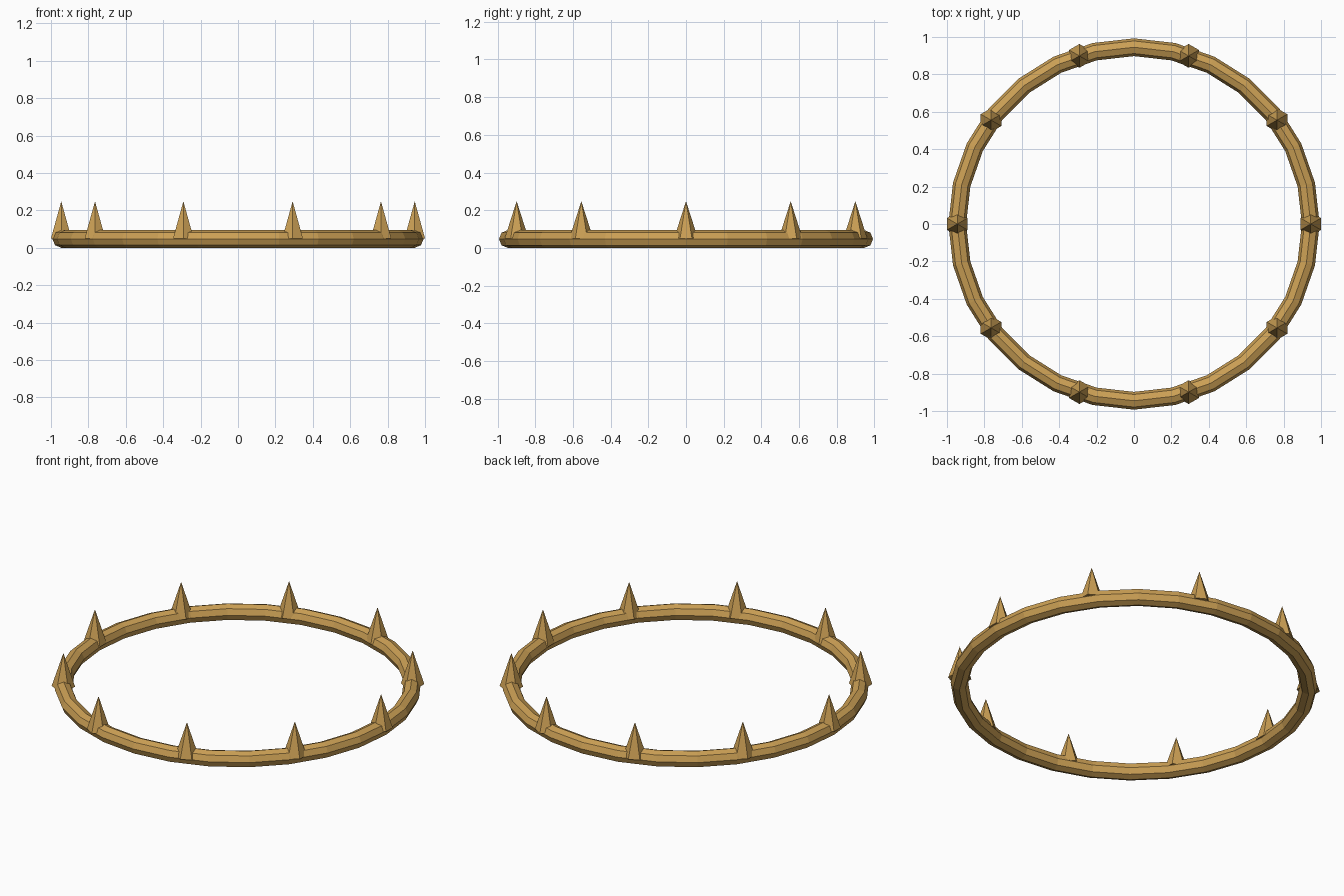
import bpy, math

if "Cube" in bpy.data.objects:
    bpy.data.objects.remove(bpy.data.objects["Cube"], do_unlink=True)

RING_R, TUBE_R = 0.945, 0.0475   # ring centreline and tube radius
SPIKES, SPIKE_R = 10, 0.0635
BASE_Z, TIP_Z = 0.05, 0.248

gold = bpy.data.materials.new("antique gold")
gold.use_nodes = True
colour = (0.60, 0.35, 0.09, 1.0)
gold.diffuse_color = colour
gold.node_tree.nodes["Principled BSDF"].inputs["Base Color"].default_value = colour


def finish(name):
    obj = bpy.context.object
    obj.name = name
    obj.data.name = name
    obj.data.materials.clear()
    obj.data.materials.append(gold)
    bpy.ops.object.shade_flat()


# Circlet band: faceted ring with an octagonal section
bpy.ops.mesh.primitive_torus_add(major_segments=28, minor_segments=8,
                                 major_radius=RING_R, minor_radius=TUBE_R,
                                 location=(0, 0, TUBE_R))
finish("band")

# Six-sided spikes, evenly spaced and all facing the same way
for i in range(SPIKES):
    a = 2 * math.pi * i / SPIKES
    bpy.ops.mesh.primitive_cone_add(vertices=6, radius1=SPIKE_R, radius2=0,
                                    depth=TIP_Z - BASE_Z,
                                    location=(RING_R * math.cos(a), RING_R * math.sin(a),
                                              (BASE_Z + TIP_Z) / 2))
    finish(f"spike_{i + 1}")
